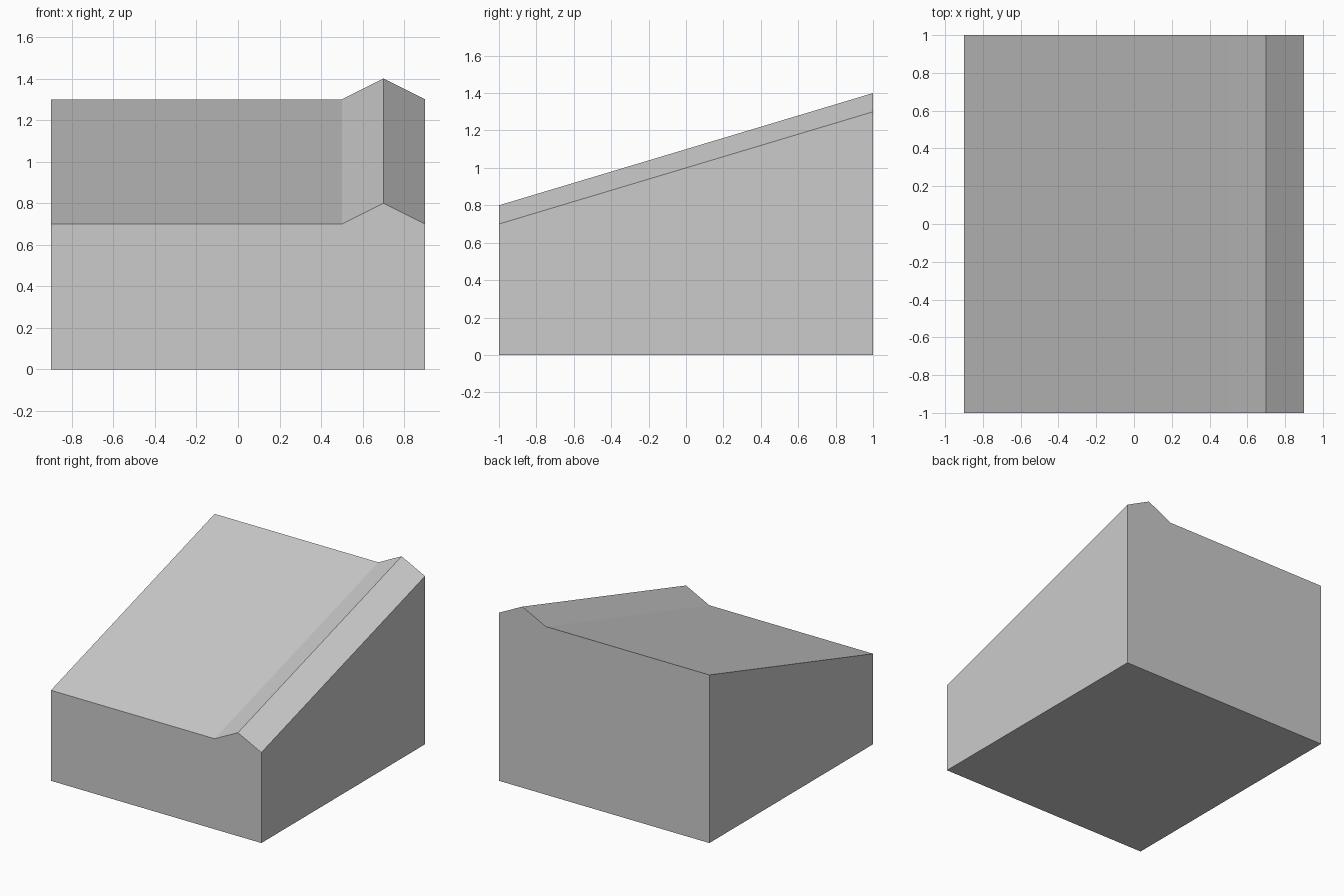
import bpy
import bmesh

cube = bpy.data.objects.get("Cube")
if cube:
    bpy.data.objects.remove(cube, do_unlink=True)

# Single flat colour
grey = bpy.data.materials.new("light_grey")
grey.use_nodes = True
colour = (0.6, 0.6, 0.6, 1)
grey.diffuse_color = colour
grey.node_tree.nodes["Principled BSDF"].inputs["Base Color"].default_value = colour

HALF_DEPTH = 1.0
RISE = 0.6  # height gained from front to back

# Front cross-section: flat slope with a raised ridge along the left edge
profile = [(-0.9, 0), (0.9, 0), (0.9, 0.7), (0.7, 0.8), (0.5, 0.7), (-0.9, 0.7)]

bm = bmesh.new()
front = bm.faces.new([bm.verts.new((x, -HALF_DEPTH, z)) for x, z in profile])

# Extrude to the back, then lift the upper edge to form the slope
extruded = bmesh.ops.extrude_face_region(bm, geom=[front], use_keep_orig=True)
for item in extruded["geom"]:
    if isinstance(item, bmesh.types.BMVert):
        item.co.y = HALF_DEPTH
        if item.co.z > 0:
            item.co.z += RISE
bmesh.ops.recalc_face_normals(bm, faces=bm.faces)

mesh = bpy.data.meshes.new("sloped_block")
bm.to_mesh(mesh)
bm.free()
mesh.materials.append(grey)
block = bpy.data.objects.new("sloped_block", mesh)
bpy.context.collection.objects.link(block)
